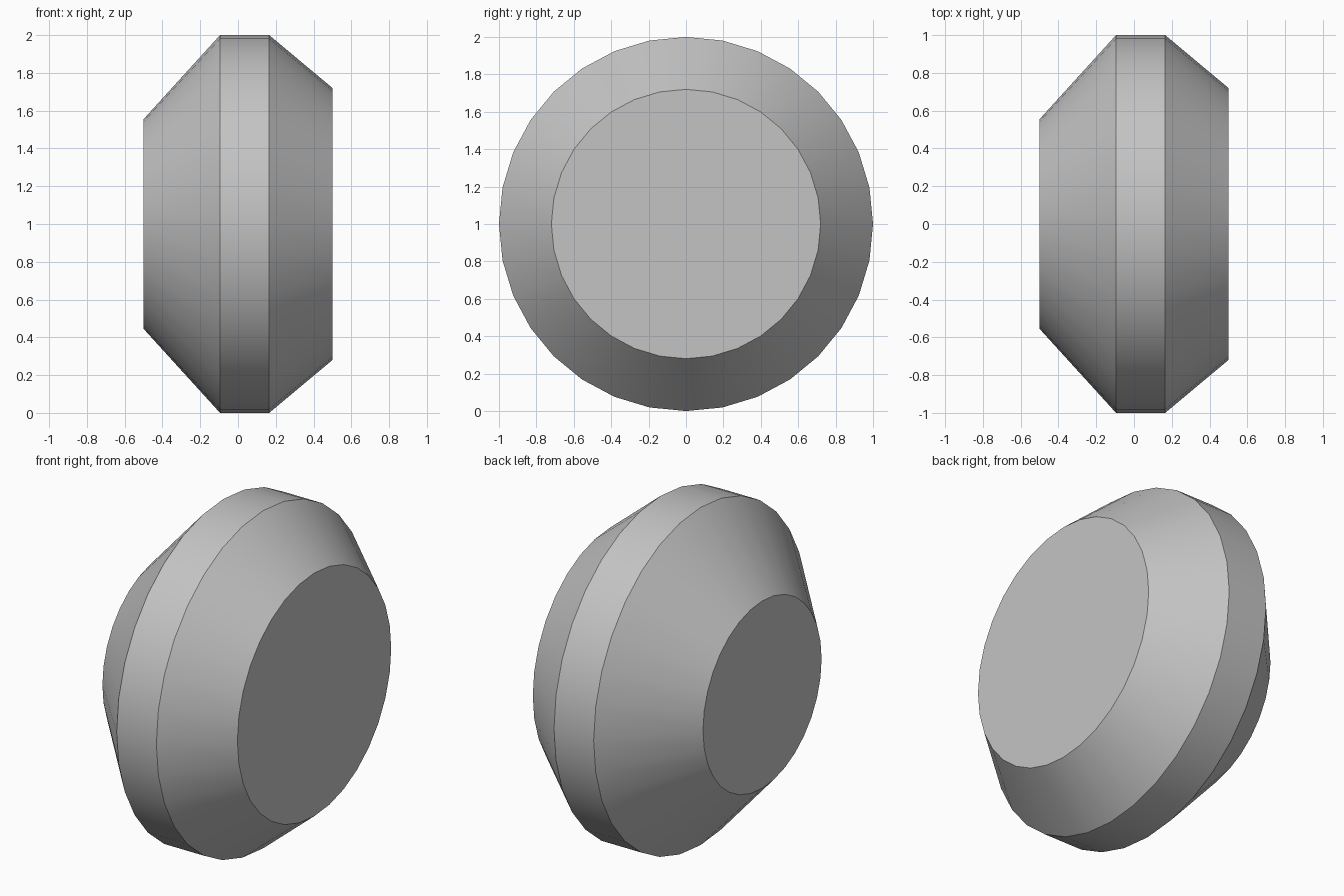
import bpy, bmesh, math

if "Cube" in bpy.data.objects:
    bpy.data.objects.remove(bpy.data.objects["Cube"], do_unlink=True)

SIDES = 32
# Profile along x: (x, radius)
PROFILE = [(-0.5, 0.555), (-0.095, 1.0), (0.165, 1.0), (0.5, 0.72)]

# Single grey material
grey = bpy.data.materials.new("light_grey")
grey.use_nodes = True
colour = (0.55, 0.55, 0.55, 1)
grey.diffuse_color = colour
grey.node_tree.nodes["Principled BSDF"].inputs["Base Color"].default_value = colour

# Bevelled disc: rings joined by bands, closed by flat caps
bm = bmesh.new()
rings = []
for x, r in PROFILE:
    angles = [2 * math.pi * i / SIDES for i in range(SIDES)]
    rings.append([bm.verts.new((x, r * math.cos(a), 1 + r * math.sin(a))) for a in angles])
for a, b in zip(rings, rings[1:]):
    for i in range(SIDES):
        j = (i + 1) % SIDES
        bm.faces.new((a[i], a[j], b[j], b[i]))
bm.faces.new(rings[0])
bm.faces.new(rings[-1])
bmesh.ops.recalc_face_normals(bm, faces=bm.faces)

mesh = bpy.data.meshes.new("bevelled_disc")
bm.to_mesh(mesh)
bm.free()
mesh.materials.append(grey)
disc = bpy.data.objects.new("bevelled_disc", mesh)
bpy.context.collection.objects.link(disc)

# Smooth around the rim, sharp between bands
bpy.ops.object.select_all(action="DESELECT")
disc.select_set(True)
bpy.context.view_layer.objects.active = disc
bpy.ops.object.shade_smooth_by_angle(angle=math.radians(30))
